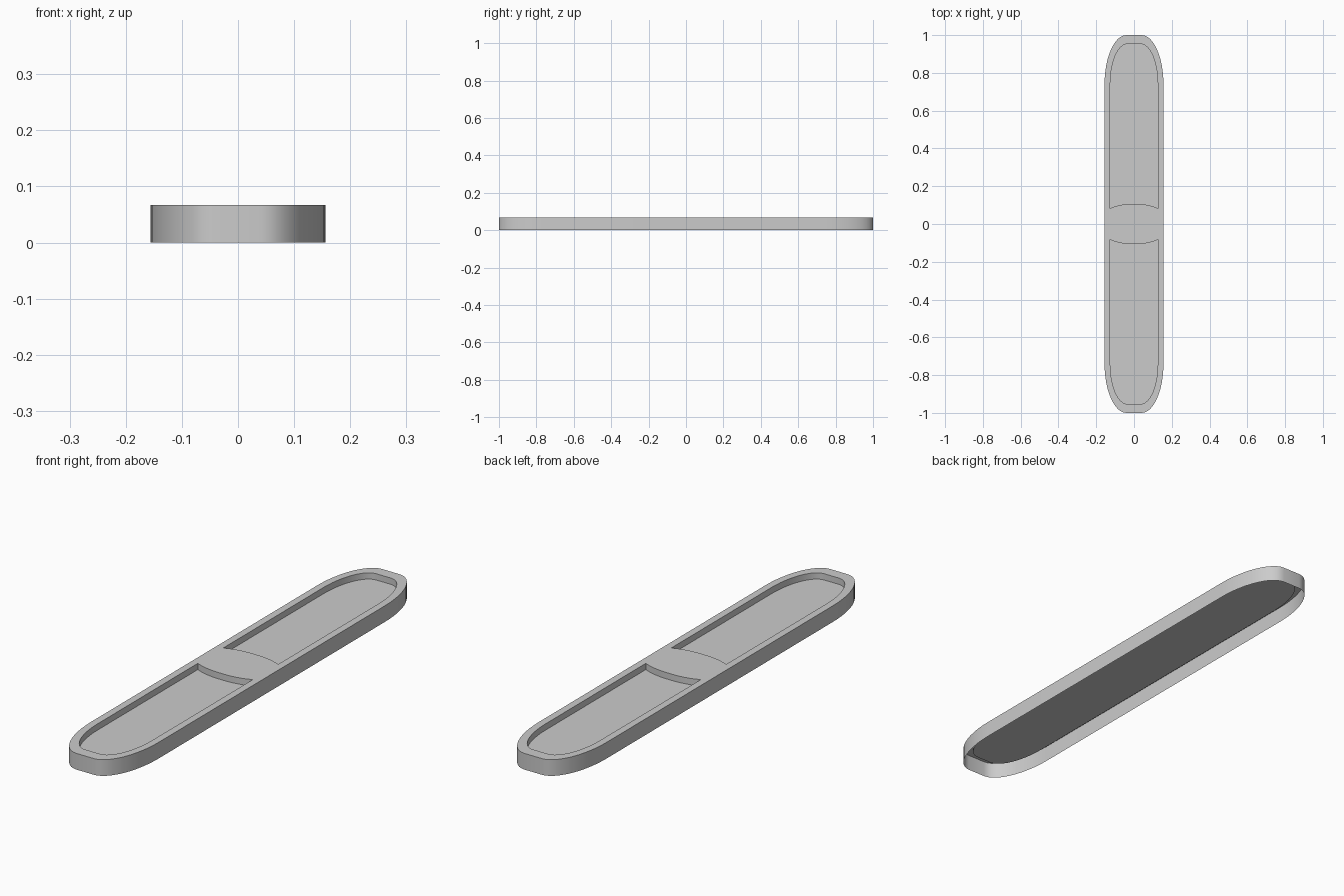
import bpy, bmesh, math

if "Cube" in bpy.data.objects:
    bpy.data.objects.remove(bpy.data.objects["Cube"])

TOP, FLOOR = 0.067, 0.041   # rim height and recessed floor height
STEPS = 12                  # segments per rounded corner


def outline(half_w, half_l, flat, start):
    """Long slot outline: straight sides, elliptical corners, flat ends."""
    quarter = []
    for i in range(STEPS + 1):
        a = math.pi / 2 * i / STEPS
        quarter.append((flat + (half_w - flat) * math.cos(a),
                        start + (half_l - start) * math.sin(a)))
    half = quarter + [(-x, y) for x, y in reversed(quarter)]
    return half + [(-x, -y) for x, y in half]


def add_loop(bm, pts, z):
    return [bm.verts.new((x, y, z)) for x, y in pts]


def bridge(bm, a, b):
    n = len(a)
    for i in range(n):
        j = (i + 1) % n
        bm.faces.new((a[i], a[j], b[j], b[i]))


def finish(bm, name):
    mesh = bpy.data.meshes.new(name)
    bm.to_mesh(mesh)
    bm.free()
    obj = bpy.data.objects.new(name, mesh)
    bpy.context.collection.objects.link(obj)
    bpy.ops.object.select_all(action='DESELECT')
    obj.select_set(True)
    bpy.context.view_layer.objects.active = obj
    bpy.ops.object.shade_smooth_by_angle(angle=math.radians(30))
    return obj


# Tray shell, open underneath: outer skirt, flat rim, recess wall and floor
outer = outline(0.156, 1.0, 0.04, 0.74)
inner = outline(0.126, 0.953, 0.035, 0.74)
bm = bmesh.new()
loops = [add_loop(bm, outer, 0), add_loop(bm, outer, TOP),
         add_loop(bm, inner, TOP), add_loop(bm, inner, FLOOR)]
for low, high in zip(loops, loops[1:]):
    bridge(bm, low, high)
bm.faces.new(loops[-1])
finish(bm, "tray_shell")

# Centre bar, level with the rim, with bowed front and back edges
bow = []
for i in range(17):
    t = -1 + i / 8
    bow.append((0.126 * t, 0.083 + 0.023 * (1 - abs(t) ** 2.5)))
bar = [(x, -y) for x, y in bow] + [(x, y) for x, y in reversed(bow)]
bm = bmesh.new()
bottom, top = add_loop(bm, bar, FLOOR), add_loop(bm, bar, TOP)
bridge(bm, bottom, top)
bm.faces.new(top)
finish(bm, "centre_bar")
